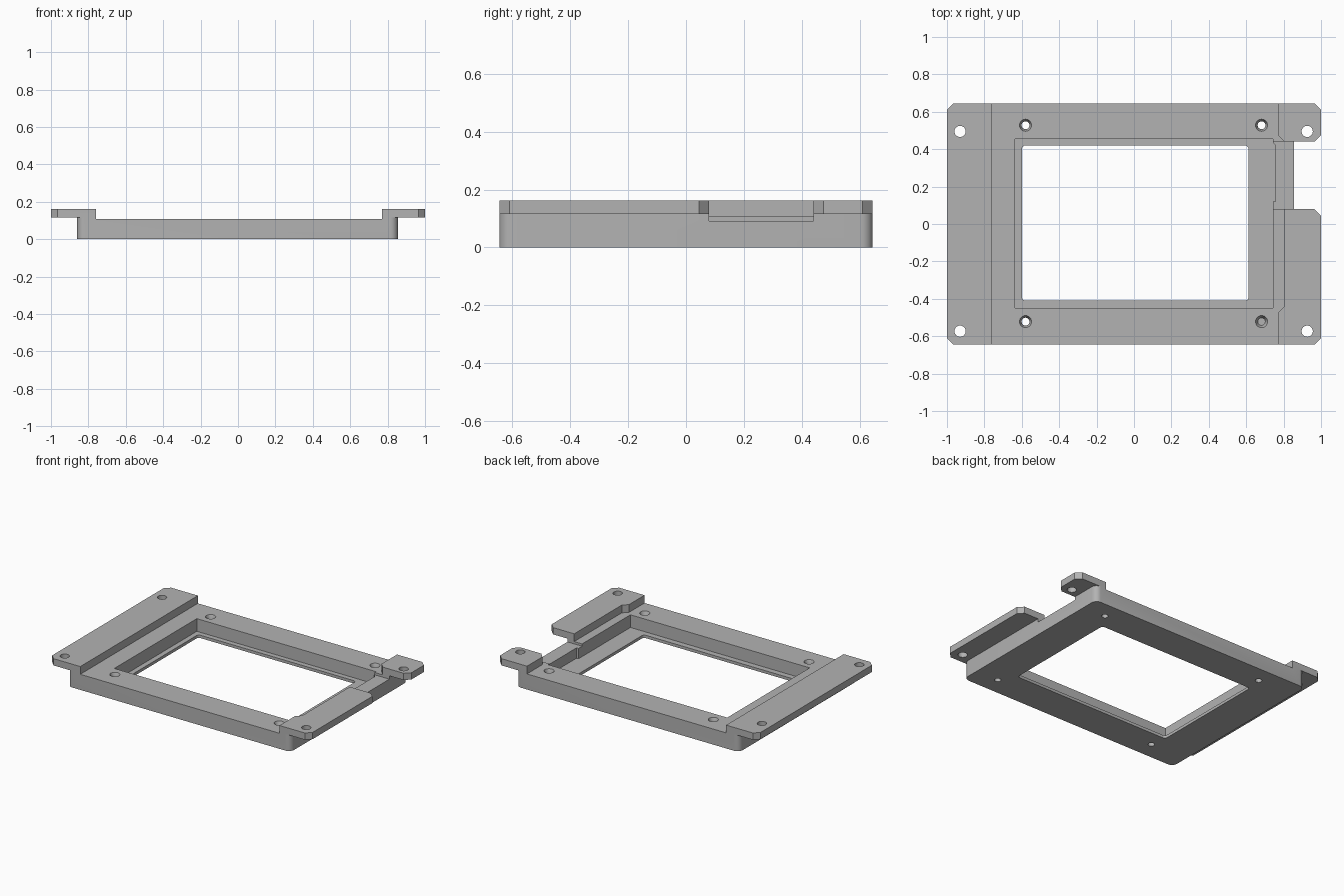
import bpy, bmesh, math

if "Cube" in bpy.data.objects:
    bpy.data.objects.remove(bpy.data.objects["Cube"])

grey = bpy.data.materials.new("mid grey")
grey.use_nodes = True
colour = (0.45, 0.45, 0.45, 1)
grey.diffuse_color = colour
grey.node_tree.nodes["Principled BSDF"].inputs["Base Color"].default_value = colour


def prism(name, outline, z0, z1):
    """Extrude a counter-clockwise outline from z0 to z1."""
    bm = bmesh.new()
    base = bm.faces.new([bm.verts.new((x, y, z0)) for x, y in outline])
    top = bmesh.ops.extrude_face_region(bm, geom=[base])["geom"]
    verts = [v for v in top if isinstance(v, bmesh.types.BMVert)]
    bmesh.ops.translate(bm, verts=verts, vec=(0, 0, z1 - z0))
    bmesh.ops.recalc_face_normals(bm, faces=bm.faces)
    return to_object(name, bm)


def to_object(name, bm):
    mesh = bpy.data.meshes.new(name)
    bm.to_mesh(mesh)
    bm.free()
    mesh.materials.append(grey)
    obj = bpy.data.objects.new(name, mesh)
    bpy.context.collection.objects.link(obj)
    return obj


def rounded(x0, x1, y0, y1, r, steps=6):
    """Rectangle with round corners; one step gives chamfers."""
    pts = []
    corners = [(x1 - r, y1 - r), (x0 + r, y1 - r), (x0 + r, y0 + r), (x1 - r, y0 + r)]
    for i, (cx, cy) in enumerate(corners):
        for s in range(steps + 1):
            a = math.pi / 2 * (i + s / steps)
            pts.append((cx + r * math.cos(a), cy + r * math.sin(a)))
    return pts


def box(x0, x1, y0, y1):
    return [(x0, y0), (x1, y0), (x1, y1), (x0, y1)]


def cone(name, x, y, r0, r1, z0, z1):
    bm = bmesh.new()
    bmesh.ops.create_cone(bm, cap_ends=True, segments=32, radius1=r0, radius2=r1, depth=z1 - z0)
    bmesh.ops.translate(bm, verts=bm.verts, vec=(x, y, (z0 + z1) / 2))
    return to_object(name, bm)


# Body and overhanging flanges
frame = prism("bezel_frame", rounded(-0.86, 0.855, -0.645, 0.645, 0.04), 0, 0.14)


def combine(tool, operation):
    mod = frame.modifiers.new(tool.name, "BOOLEAN")
    mod.operation = operation
    mod.solver = "EXACT"
    mod.object = tool
    bpy.context.view_layer.objects.active = frame
    bpy.ops.object.modifier_apply(modifier=mod.name)
    bpy.data.objects.remove(tool)


c = 0.035
combine(prism("left_flange", [(0.7, -0.645), (1 - c, -0.645), (1, c - 0.645),
                              (1, 0.645 - c), (1 - c, 0.645), (0.7, 0.645)], 0.115, 0.162), "UNION")
combine(prism("right_flange", [(-0.7, 0.645), (c - 1, 0.645), (-1, 0.645 - c),
                               (-1, c - 0.645), (c - 1, -0.645), (-0.7, -0.645)], 0.115, 0.162), "UNION")

# Lowered centre, side gap, recess and window
cuts = [
    ("centre_cut", [(-0.76, -0.7), (0.77, -0.7), (0.77, -0.475), (0.803, -0.442), (0.803, 0.442),
                    (0.77, 0.475), (0.77, 0.7), (-0.76, 0.7)], 0.108, 0.3),
    ("gap_cut", [(0.7, 0.08), (1 - c, 0.08), (1.01, 0.035), (1.01, 0.485),
                 (1 - c, 0.44), (0.7, 0.44)], 0.092, 0.3),
    ("recess_cut", box(-0.635, 0.742, -0.45, 0.455), 0.02, 0.3),
    ("pocket_cut", [(0.7, 0.12), (0.757, 0.12), (0.757, 0.42), (0.742, 0.435), (0.7, 0.435)], 0.02, 0.3),
    ("window_cut", rounded(-0.6, 0.613, -0.41, 0.42, 0.02), -0.1, 0.3),
]
for name, outline, z0, z1 in cuts:
    combine(prism(name, outline, z0, z1), "DIFFERENCE")

# Mounting holes in the flanges, countersunk holes in the frame
for x in (-0.93, 0.926):
    for y in (-0.573, 0.495):
        combine(cone("flange_hole", x, y, 0.03, 0.03, 0.05, 0.3), "DIFFERENCE")
for x in (-0.58, 0.682):
    for y in (-0.522, 0.528):
        combine(cone("screw_hole", x, y, 0.021, 0.021, -0.1, 0.2), "DIFFERENCE")
        combine(cone("countersink", x, y, 0.02, 0.034, 0.078, 0.112), "DIFFERENCE")

bpy.ops.object.select_all(action="DESELECT")
frame.select_set(True)
bpy.context.view_layer.objects.active = frame
bpy.ops.object.shade_smooth_by_angle(angle=math.radians(30))
